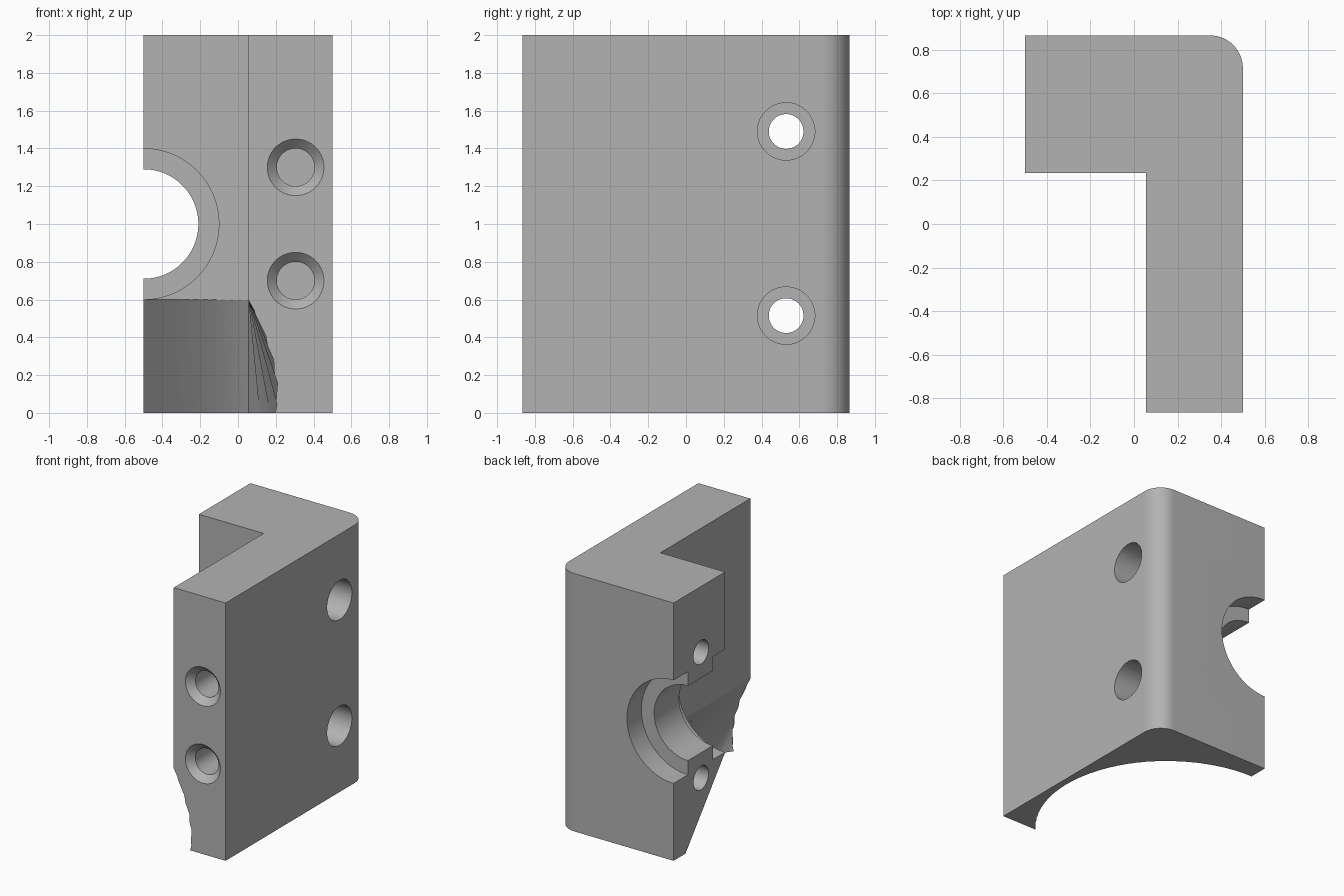
import bpy, bmesh, math
from mathutils import Vector

if "Cube" in bpy.data.objects:
    bpy.data.objects.remove(bpy.data.objects["Cube"])

grey = bpy.data.materials.new("plain grey")
grey.diffuse_color = (0.45, 0.45, 0.45, 1)
grey.use_nodes = True
grey.node_tree.nodes["Principled BSDF"].inputs["Base Color"].default_value = grey.diffuse_color


def make_object(name, bm):
    bmesh.ops.recalc_face_normals(bm, faces=bm.faces[:])
    mesh = bpy.data.meshes.new(name)
    bm.to_mesh(mesh)
    bm.free()
    ob = bpy.data.objects.new(name, mesh)
    bpy.context.collection.objects.link(ob)
    return ob


def skin(name, rings):
    """Closed solid through matching rings of points."""
    bm = bmesh.new()
    rows = [[bm.verts.new(p) for p in ring] for ring in rings]
    n = len(rows[0])
    for a, b in zip(rows, rows[1:]):
        for i in range(n):
            j = (i + 1) % n
            bm.faces.new((a[i], a[j], b[j], b[i]))
    bm.faces.new(rows[0][::-1])
    bm.faces.new(rows[-1])
    return make_object(name, bm)


def turned(name, axis, centre, stations, n=64):
    """Round cutter along x or y, from (position, radius) stations."""
    rings = []
    for pos, r in stations:
        ring = []
        for i in range(n):
            t = math.tau * (i + 0.5) / n
            u, z = centre[0] + r * math.cos(t), centre[1] + r * math.sin(t)
            ring.append((pos, u, z) if axis == "x" else (u, pos, z))
        rings.append(ring)
    return skin(name, rings)


# L-shaped bracket body with one rounded outer corner
R = 0.15
outline = [(-0.5, 0.235), (0.055, 0.235), (0.055, -0.866), (0.5, -0.866)]
outline += [(0.5 - R + R * math.cos(math.radians(a)), 0.866 - R + R * math.sin(math.radians(a)))
            for a in range(0, 91, 6)]
outline.append((-0.5, 0.866))
body = skin("bracket_body", [[(x, y, z) for x, y in outline] for z in (0, 2)])

cutters = []

# Half bore with a wider recess at both ends
cutters.append(turned("bore_cutter", "y", (-0.5, 1.0),
                      [(0.1, 0.399), (0.385, 0.399), (0.385, 0.29), (0.69, 0.29),
                       (0.69, 0.4), (1.0, 0.4)], 96))

# Cross screw holes with deep head recesses on the right side
for z in (0.515, 1.49):
    cutters.append(turned("screw_cutter", "x", (0.53, z),
                          [(-0.6, 0.092), (0.1, 0.092), (0.1, 0.152), (0.6, 0.152)], 48))

# Blind chamfered holes in the front end
for z in (0.7, 1.3):
    cutters.append(turned("front_hole_cutter", "y", (0.305, z),
                          [(-0.916, 0.2), (-0.816, 0.1), (-0.46, 0.1)], 48))

# Flared underside: rectangle at z = 0.6 blending to a shifted circle at z = 0
HALF_X, HALF_Y, RAD, CX, CY, SHIFT = 0.555, 0.767, 0.947, -0.5, -0.227, 0.305
corner = math.atan2(HALF_Y, HALF_X)
arcs = [(-corner, corner), (corner, math.pi - corner),
        (math.pi - corner, math.pi + corner), (math.pi + corner, math.tau - corner)]
circle, rectangle = [], []
for start, end in arcs:
    for k in range(24):
        t = start + (end - start) * k / 24
        dx, dy = RAD * math.cos(t), RAD * math.sin(t)
        circle.append(Vector((CX + dx, CY + dy, 0)))
        rectangle.append(Vector((CX + max(-HALF_X, min(HALF_X, dx)),
                                 CY - SHIFT + max(-HALF_Y, min(HALF_Y, dy)), 0.6)))
cutters.append(skin("flare_cutter",
                    [[c.lerp(r, s) for c, r in zip(circle, rectangle)] for s in (-0.08, 1.08)]))

# Apply all cuts
for cutter in cutters:
    mod = body.modifiers.new("cut", "BOOLEAN")
    mod.operation, mod.solver, mod.object = "DIFFERENCE", "EXACT", cutter
bpy.context.view_layer.update()
result = bpy.data.meshes.new_from_object(
    body.evaluated_get(bpy.context.evaluated_depsgraph_get()))
body.modifiers.clear()
body.data = result
for cutter in cutters:
    bpy.data.objects.remove(cutter)

body.data.materials.clear()
body.data.materials.append(grey)
bpy.context.view_layer.objects.active = body
body.select_set(True)
bpy.ops.object.shade_smooth_by_angle(angle=math.radians(25))
